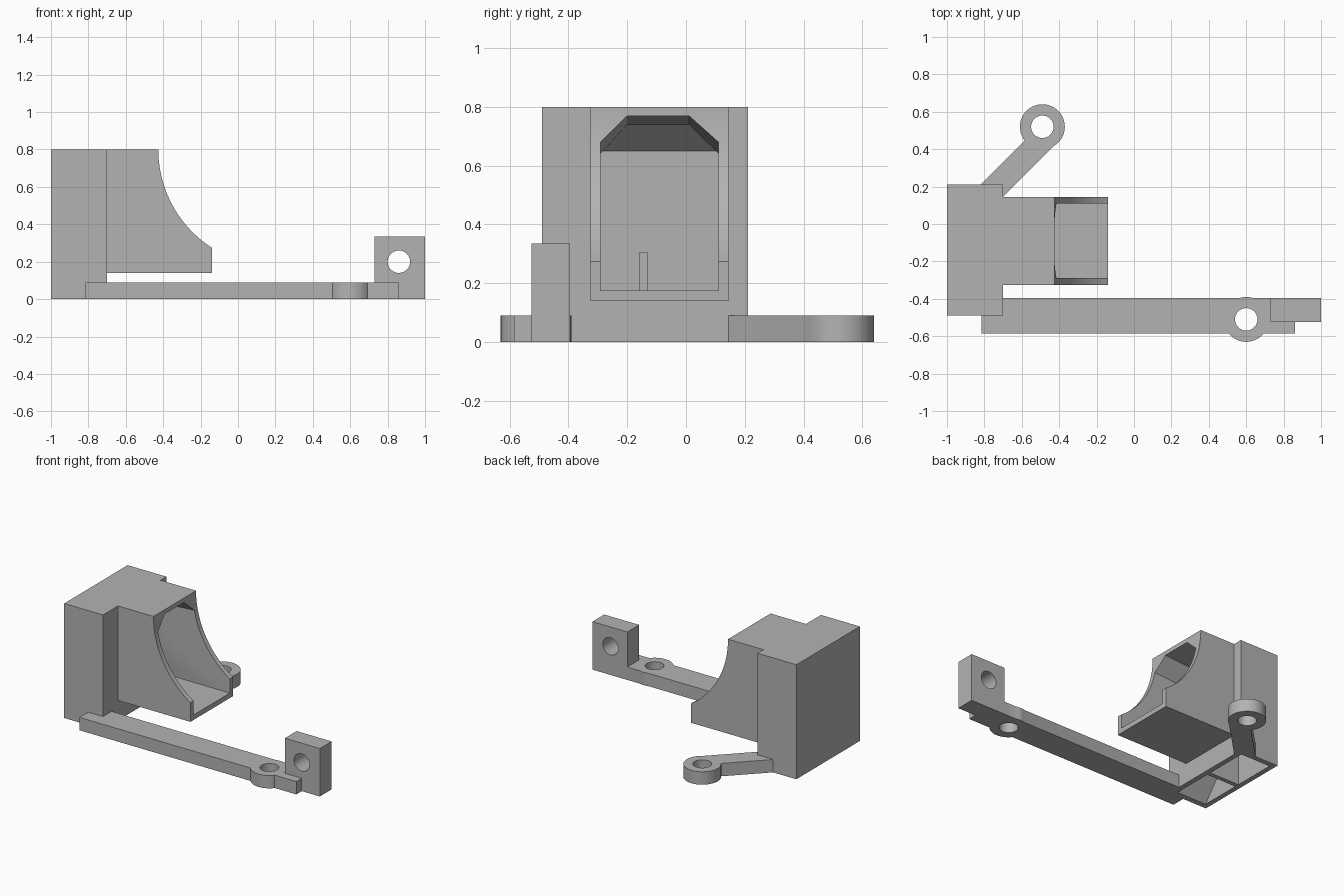
import bpy, bmesh, math
from mathutils import Vector

if "Cube" in bpy.data.objects:
    bpy.data.objects.remove(bpy.data.objects["Cube"], do_unlink=True)

grey = bpy.data.materials.new("plain grey")
grey.use_nodes = True
grey.diffuse_color = (0.45, 0.45, 0.45, 1)
grey.node_tree.nodes["Principled BSDF"].inputs["Base Color"].default_value = grey.diffuse_color


def loft(name, start, end):
    """Solid between two matching rings of points."""
    bm = bmesh.new()
    a = [bm.verts.new(p) for p in start]
    b = [bm.verts.new(p) for p in end]
    bm.faces.new(a)
    bm.faces.new(b)
    for i in range(len(a)):
        j = (i + 1) % len(a)
        bm.faces.new((a[i], a[j], b[j], b[i]))
    bmesh.ops.recalc_face_normals(bm, faces=bm.faces)
    mesh = bpy.data.meshes.new(name)
    bm.to_mesh(mesh)
    bm.free()
    mesh.materials.append(grey)
    obj = bpy.data.objects.new(name, mesh)
    bpy.context.collection.objects.link(obj)
    return obj


def plan(name, pts, z0, z1):
    return loft(name, [(x, y, z0) for x, y in pts], [(x, y, z1) for x, y in pts])


def side(name, pts, y0, y1):
    return loft(name, [(x, y0, z) for x, z in pts], [(x, y1, z) for x, z in pts])


def rect(a0, a1, b0, b1):
    return [(a0, b0), (a1, b0), (a1, b1), (a0, b1)]


def circle(a, b, r, n=64):
    return [(a + r * math.cos(math.tau * i / n), b + r * math.sin(math.tau * i / n))
            for i in range(n)]


def combine(target, tool, operation):
    mod = target.modifiers.new("combine", 'BOOLEAN')
    mod.object, mod.operation, mod.solver = tool, operation, 'EXACT'
    bpy.context.view_layer.objects.active = target
    bpy.ops.object.modifier_apply(modifier=mod.name)
    bpy.data.objects.remove(tool, do_unlink=True)


def add(target, tool):
    combine(target, tool, 'UNION')


def cut(target, tool):
    combine(target, tool, 'DIFFERENCE')


# Air duct housing: tall block plus a nozzle with a concave circular front
housing = plan("duct_housing", rect(-1, -0.7, -0.49, 0.21), 0, 0.8)
fan_x, fan_r = 0.2, 0.626
a_end = math.acos((fan_x + 0.14) / fan_r)
arc = [(fan_x - fan_r * math.cos(a_end * i / 32), 0.8 - fan_r * math.sin(a_end * i / 32))
       for i in range(33)]
add(housing, side("nozzle", [(-0.75, 0.14), (-0.75, 0.8)] + arc + [(-0.14, 0.14)],
                  -0.325, 0.145))


# Hollow passage with chamfered, gently falling ceiling
def section(x, top):
    return [(x, y, z) for y, z in [(-0.29, 0.175), (0.11, 0.175), (0.11, top - 0.09),
                                   (0.01, top), (-0.2, top), (-0.29, top - 0.09)]]


cut(housing, loft("passage", section(-0.965, 0.733), section(0, 0.798)))

# Flared outlet opening downward, deflector ramp and dividing rib
cut(housing, loft("outlet",
                  [(x, y, 0.2) for x, y in rect(-0.965, -0.735, -0.29, 0.11)],
                  [(x, y, -0.005) for x, y in rect(-0.965, -0.735, -0.455, 0.175)]))
add(housing, side("ramp", [(-0.98, 0.637), (-0.86, 0.74), (-0.86, 0.78), (-0.98, 0.78)],
                  -0.305, 0.125))
add(housing, plan("rib", rect(-0.975, -0.725, -0.16, -0.13), 0, 0.305))

# Rear mounting arm with ring
rear_arm = plan("rear_mounting_arm", [(-0.82, 0.21), (-0.7, 0.21), (-0.7, 0.145),
                                      (-0.4, 0.446), (-0.585, 0.446)], 0, 0.09)
add(rear_arm, plan("ring", circle(-0.49, 0.52, 0.12), 0, 0.09))
cut(rear_arm, plan("hole", circle(-0.49, 0.52, 0.06), -0.1, 0.2))

# Long front bar with ring boss and upright drilled lug
front_bar = plan("front_mounting_bar", [(-0.815, -0.585), (0.86, -0.585), (0.86, -0.395),
                                        (-0.7, -0.395), (-0.7, -0.49), (-0.815, -0.49)],
                 0, 0.09)
add(front_bar, plan("boss", circle(0.6, -0.51, 0.12), 0, 0.09))
add(front_bar, plan("lug", rect(0.73, 1, -0.525, -0.395), 0, 0.335))
cut(front_bar, plan("hole", circle(0.6, -0.51, 0.06), -0.1, 0.2))
cut(front_bar, side("lug_hole", circle(0.86, 0.2, 0.06), -0.7, -0.2))

# Smooth the round walls, keep the edges crisp
for obj in (housing, rear_arm, front_bar):
    bpy.ops.object.select_all(action='DESELECT')
    obj.select_set(True)
    bpy.context.view_layer.objects.active = obj
    bpy.ops.object.shade_smooth_by_angle(angle=math.radians(30))
